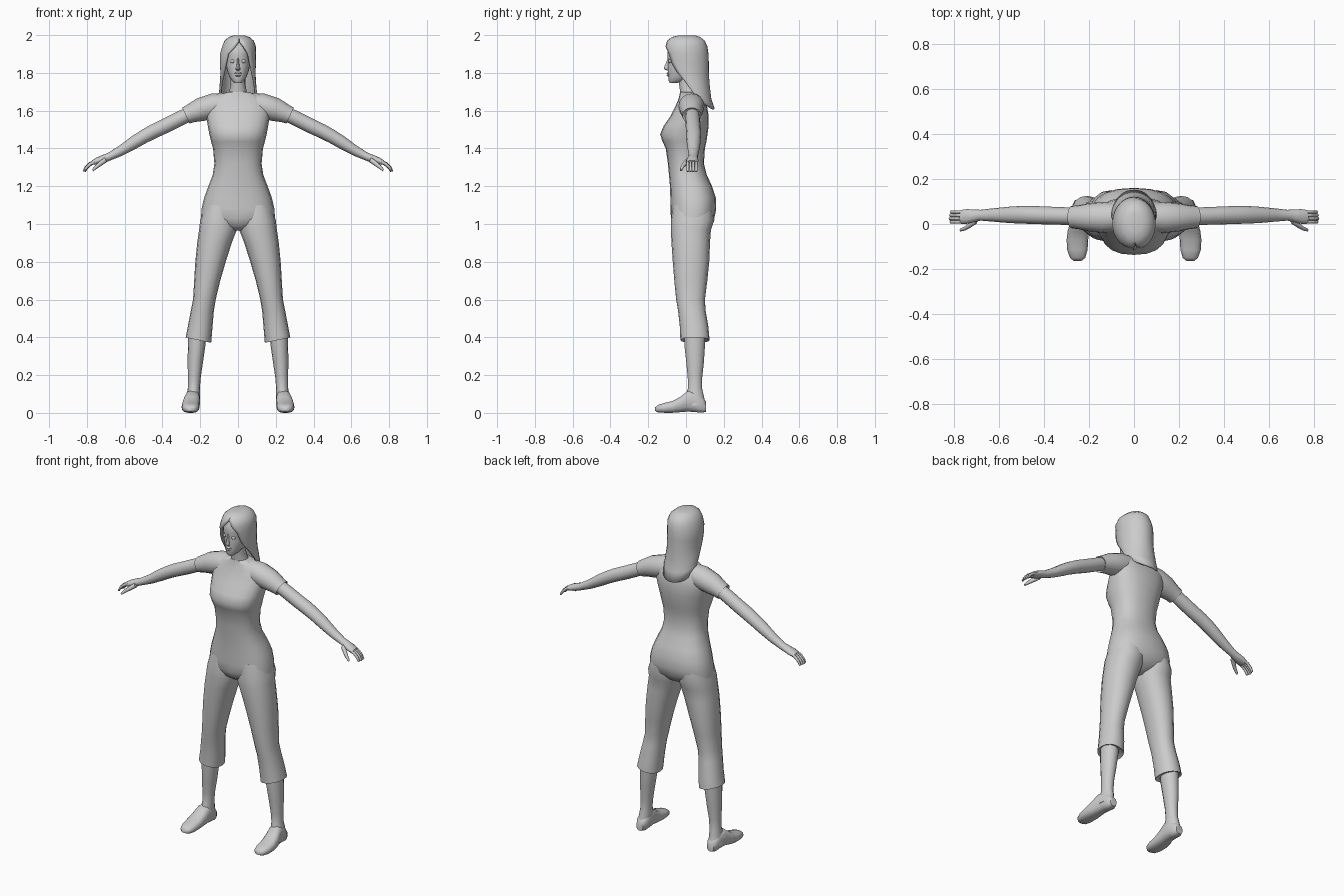
import bpy, bmesh, math
from mathutils import Vector as V

grey = bpy.data.materials.new("plain_grey")
grey.diffuse_color = (0.6, 0.6, 0.6, 1)


def finish(name, bm, mirror=False, angle=50, thick=0):
    bmesh.ops.recalc_face_normals(bm, faces=bm.faces)
    me = bpy.data.meshes.new(name)
    bm.to_mesh(me)
    bm.free()
    ob = bpy.data.objects.new(name, me)
    bpy.context.collection.objects.link(ob)
    me.materials.append(grey)
    bpy.ops.object.select_all(action='DESELECT')
    bpy.context.view_layer.objects.active = ob
    ob.select_set(True)
    bpy.ops.object.shade_smooth_by_angle(angle=math.radians(angle))
    if thick:
        ob.modifiers.new("thickness", 'SOLIDIFY').thickness = thick
    if mirror:
        ob.modifiers.new("mirror", 'MIRROR').use_clip = False
    return ob


def loft(name, sections, n=16, p=2.0, mirror=False, angle=50):
    """Closed tube through (centre, half vector u, half vector v) sections."""
    bm = bmesh.new()
    rings = []
    for c, u, v in sections:
        ring = []
        for i in range(n):
            a = 2 * math.pi * i / n
            s, t = math.cos(a), math.sin(a)
            s = math.copysign(abs(s) ** (2 / p), s)
            t = math.copysign(abs(t) ** (2 / p), t)
            ring.append(bm.verts.new(c + u * s + v * t))
        rings.append(ring)
    for r, q in zip(rings, rings[1:]):
        for i in range(n):
            j = (i + 1) % n
            bm.faces.new((r[i], r[j], q[j], q[i]))
    bm.faces.new(rings[0])
    bm.faces.new(rings[-1])
    return finish(name, bm, mirror, angle)


def body(x0, x1, z, yf, yb, tilt=0.0):
    """Level section from side x0 to x1, front yf to back yb; tilt lifts x1."""
    return (V(((x0 + x1) / 2, (yf + yb) / 2, z)), V(((x1 - x0) / 2, 0, tilt)), V((0, (yb - yf) / 2, 0)))


def limb(x, z, half, yf, yb, deg=65):
    """Section across an arm, its in-plane axis turned by deg from x."""
    a = math.radians(deg)
    return (V((x, (yf + yb) / 2, z)), V((math.cos(a), 0, math.sin(a))) * half, V((0, (yb - yf) / 2, 0)))


# shirt and hips
loft("torso", [body(-w, w, z, f, b) for z, w, f, b in [
    (0.965, 0.03, -0.03, 0.06), (0.99, 0.09, -0.065, 0.115), (1.03, 0.196, -0.08, 0.15),
    (1.08, 0.193, -0.082, 0.16), (1.14, 0.179, -0.083, 0.158), (1.2, 0.157, -0.085, 0.138),
    (1.26, 0.134, -0.09, 0.11), (1.32, 0.125, -0.096, 0.095), (1.4, 0.132, -0.107, 0.1),
    (1.435, 0.142, -0.124, 0.108), (1.475, 0.152, -0.137, 0.114), (1.52, 0.16, -0.118, 0.12),
    (1.57, 0.168, -0.083, 0.12), (1.62, 0.17, -0.058, 0.112), (1.655, 0.15, -0.042, 0.098),
    (1.68, 0.11, -0.035, 0.085), (1.698, 0.06, -0.032, 0.07)]], n=20, p=2.4)

# short sleeves
loft("sleeve", [limb(*s) for s in [
    (0.06, 1.635, 0.06, -0.03, 0.09, 85), (0.13, 1.625, 0.066, -0.04, 0.098, 80),
    (0.2, 1.605, 0.062, -0.033, 0.092, 72), (0.25, 1.585, 0.05, -0.022, 0.082, 65),
    (0.276, 1.574, 0.046, -0.02, 0.08, 65), (0.27, 1.576, 0.036, -0.008, 0.07, 65)]],
    mirror=True)

# arm and palm
loft("arm", [limb(*s) for s in [
    (0.24, 1.59, 0.036, -0.004, 0.07), (0.3, 1.562, 0.039, -0.004, 0.074),
    (0.38, 1.522, 0.039, -0.002, 0.077), (0.45, 1.489, 0.038, 0.0, 0.08),
    (0.5, 1.462, 0.036, 0.002, 0.08), (0.55, 1.432, 0.034, 0.004, 0.077),
    (0.62, 1.388, 0.027, 0.01, 0.07), (0.68, 1.357, 0.021, 0.015, 0.063),
    (0.71, 1.346, 0.021, 0.008, 0.064), (0.74, 1.335, 0.019, 0.001, 0.066),
    (0.768, 1.325, 0.013, 0.001, 0.062)]], n=12, mirror=True)

# fingers and thumb
for k in range(4):
    y, d = 0.009 + 0.0148 * k, -0.004 * abs(k - 1.2)
    loft("finger", [limb(x + d, z, r, y - 0.0075, y + 0.0075, a) for x, z, r, a in [
        (0.755, 1.331, 0.01, 65), (0.785, 1.319, 0.009, 55), (0.806, 1.3, 0.008, 35),
        (0.818, 1.278, 0.005, 20)]], n=8, mirror=True)
loft("thumb", [limb(*s) for s in [
    (0.7, 1.341, 0.014, 0.0, 0.03), (0.728, 1.32, 0.012, -0.018, 0.008, 55),
    (0.75, 1.303, 0.01, -0.029, -0.01, 55), (0.77, 1.284, 0.006, -0.033, -0.02, 55)]],
    n=8, mirror=True)

# cropped trousers with a slanted, hollow-looking hem
loft("trouser_leg", [body(*s) for s in [
    (0.01, 0.175, 1.1, -0.07, 0.14), (0.002, 0.2, 1.02, -0.08, 0.15),
    (0.006, 0.206, 0.97, -0.08, 0.132), (0.033, 0.216, 0.9, -0.077, 0.127),
    (0.065, 0.226, 0.8, -0.07, 0.123), (0.094, 0.232, 0.7, -0.062, 0.113),
    (0.118, 0.238, 0.6, -0.052, 0.1), (0.128, 0.25, 0.54, -0.042, 0.104),
    (0.135, 0.264, 0.46, -0.033, 0.118, 0.006), (0.142, 0.277, 0.385, -0.03, 0.125, 0.014),
    (0.158, 0.264, 0.395, -0.015, 0.11, 0.012)]], p=2.2, mirror=True)

# bare shins down to the ankles
loft("shin", [body(*s) for s in [
    (0.165, 0.262, 0.46, -0.012, 0.105), (0.172, 0.265, 0.36, -0.01, 0.102),
    (0.185, 0.267, 0.27, 0.0, 0.096), (0.197, 0.265, 0.19, 0.008, 0.087),
    (0.202, 0.266, 0.13, 0.01, 0.086), (0.202, 0.274, 0.08, -0.01, 0.098),
    (0.203, 0.28, 0.04, -0.02, 0.104)]], n=14, mirror=True)


# shoe runs from toe to heel
def shoe(y, x, half, z0, z1):
    return (V((x, y, (z0 + z1) / 2)), V((half, 0, 0)), V((0, 0, (z1 - z0) / 2)))


loft("shoe", [shoe(*s) for s in [
    (-0.163, 0.25, 0.018, 0.01, 0.03), (-0.15, 0.25, 0.034, 0.003, 0.042),
    (-0.115, 0.251, 0.045, 0, 0.053), (-0.07, 0.251, 0.048, 0, 0.064),
    (-0.03, 0.248, 0.046, 0.003, 0.086), (0.01, 0.242, 0.041, 0.006, 0.118),
    (0.05, 0.239, 0.038, 0.003, 0.115), (0.085, 0.239, 0.034, 0, 0.085),
    (0.107, 0.239, 0.022, 0.006, 0.06)]], n=14, p=2.6, mirror=True)

# neck
loft("neck", [body(-w, w, z, f, b) for z, w, f, b in [
    (1.66, 0.062, -0.03, 0.08), (1.7, 0.046, -0.032, 0.062), (1.74, 0.04, -0.038, 0.05),
    (1.8, 0.04, -0.045, 0.05)]], n=14)

# head
loft("head", [body(-w, w, z, f, b) for z, w, f, b in [
    (1.746, 0.018, -0.086, -0.05), (1.758, 0.032, -0.093, -0.005), (1.78, 0.046, -0.095, 0.03),
    (1.81, 0.057, -0.096, 0.06), (1.84, 0.064, -0.097, 0.08), (1.865, 0.067, -0.095, 0.09),
    (1.89, 0.069, -0.1, 0.09), (1.93, 0.068, -0.097, 0.085), (1.965, 0.05, -0.075, 0.06)]],
    n=18, p=2.15)

# nose, lips, brows and eyes
loft("nose", [body(-w, w, z, f, -0.085) for z, w, f in [
    (1.812, 0.007, -0.098), (1.82, 0.013, -0.115), (1.828, 0.01, -0.117),
    (1.85, 0.006, -0.107), (1.878, 0.005, -0.097)]], n=8)
loft("lips", [body(-w, w, z, f, -0.085) for z, w, f in [
    (1.78, 0.01, -0.096), (1.787, 0.018, -0.103), (1.793, 0.02, -0.099),
    (1.798, 0.018, -0.104), (1.806, 0.008, -0.097)]], n=10)
loft("eye", [body(0.028 - w, 0.028 + w, z, f, -0.07) for z, w, f in [
    (1.852, 0.006, -0.089), (1.858, 0.013, -0.094), (1.865, 0.012, -0.094),
    (1.871, 0.005, -0.089)]], n=10, mirror=True)

# long hair: rings open at the face, sloping down to the back
bm = bmesh.new()
rows, n = [], 24
for z, w, f, b, opening, slope in [
        (1.998, 0.03, -0.04, 0.05, 0, 0), (1.99, 0.055, -0.075, 0.075, 0, 0),
        (1.97, 0.078, -0.1, 0.1, 2, 0), (1.94, 0.09, -0.113, 0.113, 16, 0),
        (1.9, 0.096, -0.114, 0.119, 36, 0), (1.85, 0.096, -0.11, 0.121, 46, 0),
        (1.8, 0.093, -0.1, 0.121, 58, 0.05), (1.75, 0.096, -0.075, 0.126, 70, 0.2),
        (1.705, 0.1, -0.05, 0.134, 82, 0.4), (1.67, 0.092, -0.03, 0.152, 92, 0.5)]:
    row = []
    for i in range(n + 1):
        a = math.radians(opening + (360 - 2 * opening) * i / n)
        y = (f + b) / 2 - (b - f) / 2 * math.cos(a)
        row.append(bm.verts.new((w * math.sin(a) + 0.006 * (z > 1.93), y, z - slope * (y - 0.03))))
    rows.append(row)
for r, q in zip(rows, rows[1:]):
    for i in range(n):
        bm.faces.new((r[i], r[i + 1], q[i + 1], q[i]))
bm.faces.new(rows[0])
bmesh.ops.remove_doubles(bm, verts=bm.verts, dist=0.0005)
finish("hair", bm, angle=60, thick=0.012)
